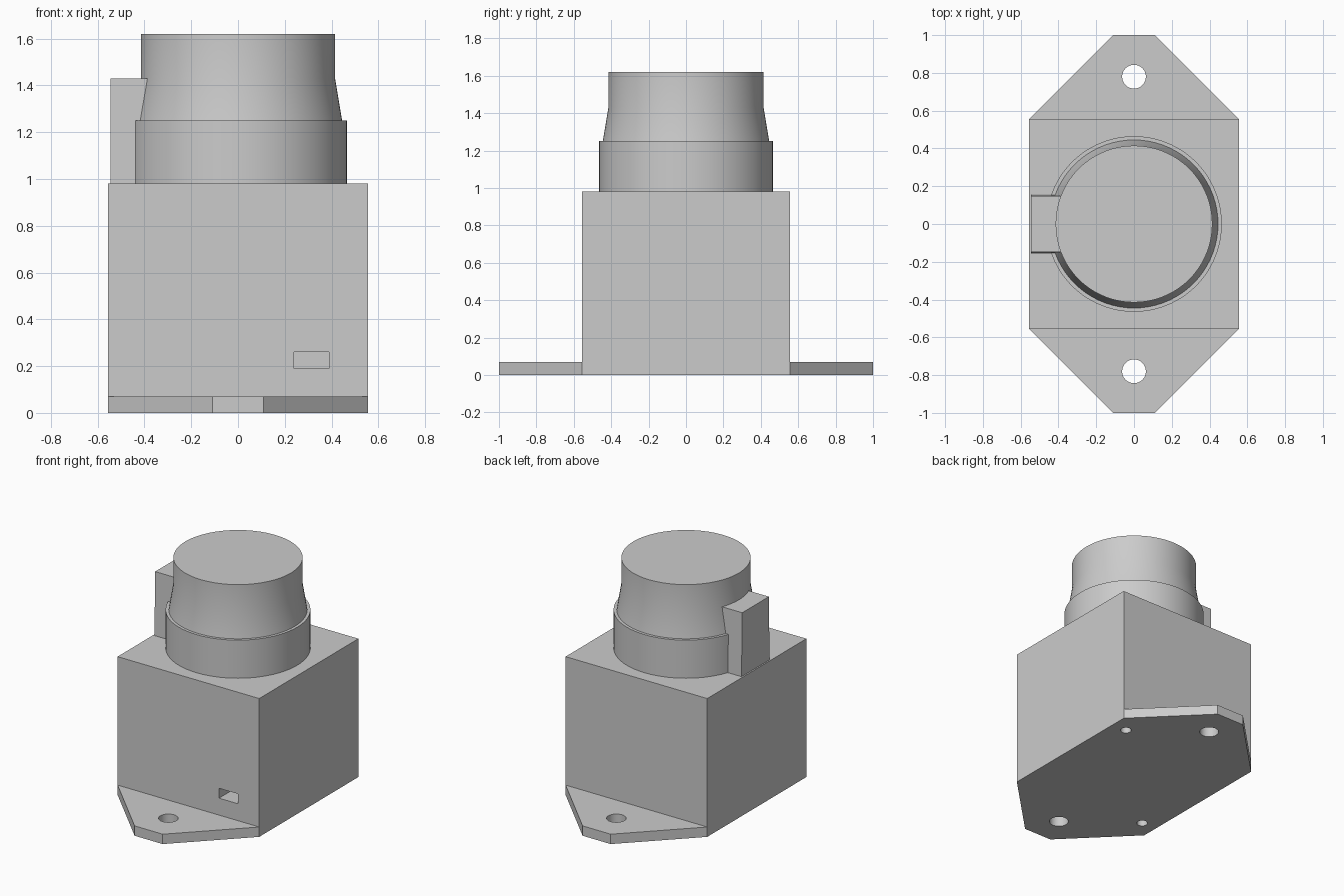
import bpy, bmesh, math
from mathutils import Matrix

if "Cube" in bpy.data.objects:
    bpy.data.objects.remove(bpy.data.objects["Cube"], do_unlink=True)

grey = bpy.data.materials.new("plain grey")
grey.use_nodes = True
grey.diffuse_color = (0.6, 0.6, 0.6, 1)
grey.node_tree.nodes["Principled BSDF"].inputs["Base Color"].default_value = (0.6, 0.6, 0.6, 1)


def finish(name, bm):
    bmesh.ops.recalc_face_normals(bm, faces=bm.faces)
    mesh = bpy.data.meshes.new(name)
    bm.to_mesh(mesh)
    bm.free()
    mesh.materials.append(grey)
    obj = bpy.data.objects.new(name, mesh)
    bpy.context.collection.objects.link(obj)
    return obj


def prism(name, outline, z0, z1, top_scale=1.0):
    """Extrude an outline upward; top_scale narrows the top along y."""
    bm = bmesh.new()
    face = bm.faces.new([bm.verts.new((x, y, z0)) for x, y in outline])
    top = bmesh.ops.extrude_face_region(bm, geom=[face], use_keep_orig=True)["geom"]
    for v in top:
        if isinstance(v, bmesh.types.BMVert):
            v.co.z = z1
            v.co.y *= top_scale
    return finish(name, bm)


def rect(x0, x1, y0, y1):
    return [(x0, y0), (x1, y0), (x1, y1), (x0, y1)]


def rod(name, x, y, radius, z0, z1):
    bm = bmesh.new()
    bmesh.ops.create_cone(bm, cap_ends=True, segments=32, radius1=radius, radius2=radius,
                          depth=z1 - z0, matrix=Matrix.Translation((x, y, (z0 + z1) / 2)))
    return finish(name, bm)


def combine(target, helper, operation):
    """Apply a boolean and remove the helper."""
    helper.hide_render = True
    mod = target.modifiers.new("boolean", "BOOLEAN")
    mod.operation, mod.solver, mod.object = operation, "EXACT", helper
    graph = bpy.context.evaluated_depsgraph_get()
    mesh = bpy.data.meshes.new_from_object(target.evaluated_get(graph))
    target.modifiers.clear()
    target.data = mesh
    bpy.data.objects.remove(helper, do_unlink=True)


# Square housing fused with the tapered mounting plate
H, TIP = 0.555, 0.11
housing = prism("housing_with_mounting_plate", rect(-H, H, -H, H), 0, 0.98)
plate = prism("plate", [(-TIP, -1), (TIP, -1), (H, -H), (H, H),
                        (TIP, 1), (-TIP, 1), (-H, H), (-H, -H)], 0, 0.07)
combine(housing, plate, "UNION")

# Bolt holes, blind locating holes underneath and the front slot
for s in (-1, 1):
    combine(housing, rod("bolt_cutter", 0, s * 0.78, 0.063, -0.1, 0.2), "DIFFERENCE")
    combine(housing, rod("pin_cutter", s * 0.44, s * 0.44, 0.036, -0.1, 0.2), "DIFFERENCE")
combine(housing, prism("slot_cutter", rect(0.24, 0.39, -0.7, -0.4), 0.19, 0.26), "DIFFERENCE")

# Merge leftover coplanar faces
bm = bmesh.new()
bm.from_mesh(housing.data)
bmesh.ops.remove_doubles(bm, verts=bm.verts, dist=0.0001)
bmesh.ops.dissolve_limit(bm, angle_limit=math.radians(1), verts=bm.verts, edges=bm.edges)
bm.to_mesh(housing.data)
bm.free()

# Turned head: collar, stepped taper and flat-topped cap
profile = [(0, 0.98), (0.465, 0.98), (0.465, 1.25), (0.445, 1.25),
           (0.415, 1.43), (0.415, 1.62), (0, 1.62)]
bm = bmesh.new()
verts = [bm.verts.new((r, 0, z)) for r, z in profile]
edges = [bm.edges.new(pair) for pair in zip(verts, verts[1:])]
bmesh.ops.spin(bm, geom=verts + edges, cent=(0, 0, 0), axis=(0, 0, 1),
               angle=math.tau, steps=72, use_merge=True)
bmesh.ops.remove_doubles(bm, verts=bm.verts, dist=0.0001)
head = finish("round_head", bm)

# Upright tab on the side of the head
tab = prism("side_tab", rect(-0.545, -0.3, -0.157, 0.157), 0.98, 1.43, top_scale=0.95)

# Smooth round walls, crisp edges
for obj in (housing, head):
    bpy.ops.object.select_all(action="DESELECT")
    obj.select_set(True)
    bpy.context.view_layer.objects.active = obj
    bpy.ops.object.shade_smooth_by_angle(angle=math.radians(30))
